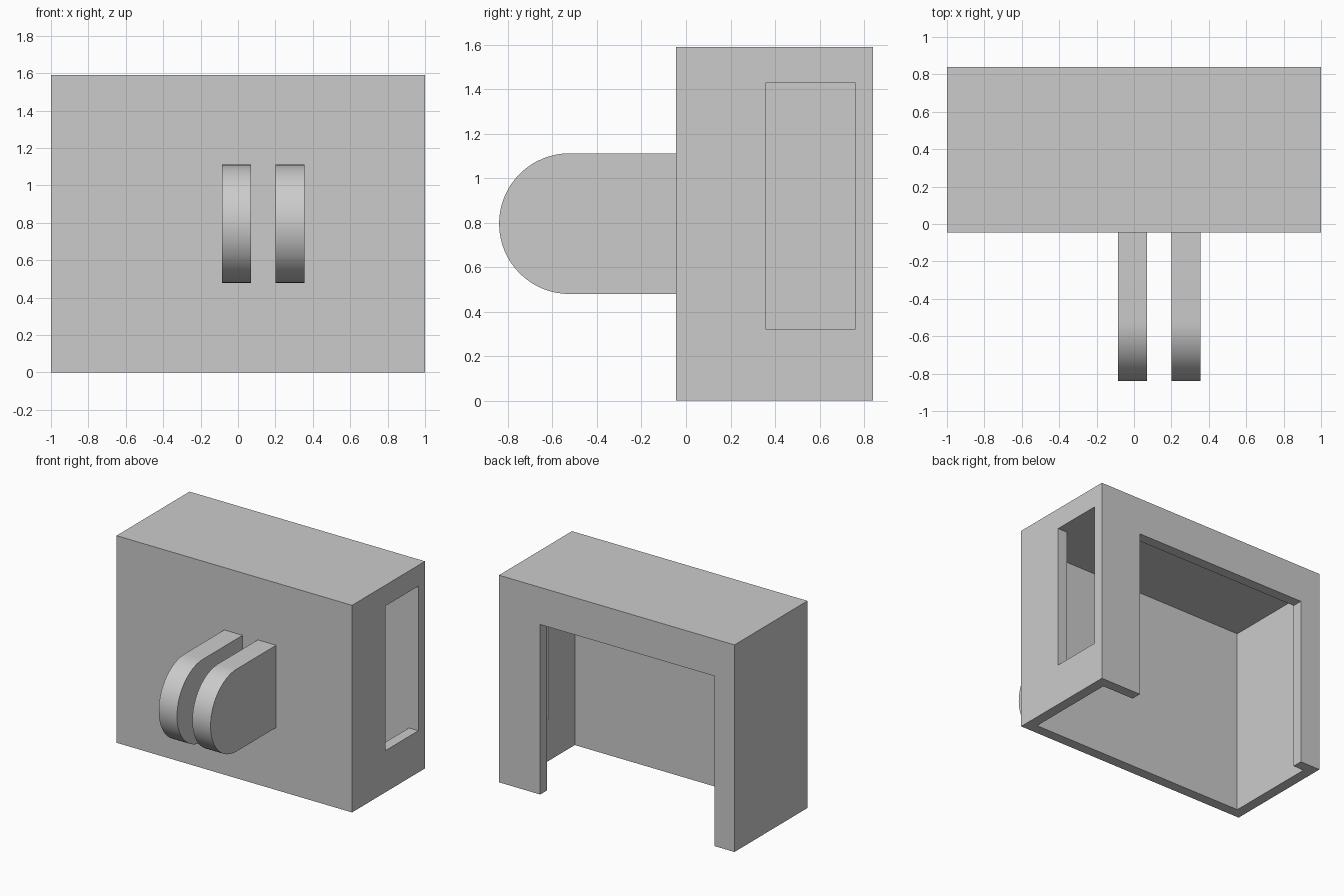
import bpy
import bmesh
import math

default_cube = bpy.data.objects.get("Cube")
if default_cube:
    bpy.data.objects.remove(default_cube, do_unlink=True)

grey = bpy.data.materials.new("light grey")
grey.use_nodes = True
grey.diffuse_color = (0.6, 0.6, 0.6, 1)
grey.node_tree.nodes["Principled BSDF"].inputs["Base Color"].default_value = (0.6, 0.6, 0.6, 1)

# Housing dimensions
FRONT, BACK, HEIGHT = -0.045, 0.84, 1.59
WALL, CEILING = 0.08, 1.43
INNER_BACK = BACK - WALL


def add_object(name, bm):
    bmesh.ops.recalc_face_normals(bm, faces=bm.faces)
    mesh = bpy.data.meshes.new(name)
    bm.to_mesh(mesh)
    bm.free()
    mesh.materials.append(grey)
    obj = bpy.data.objects.new(name, mesh)
    bpy.context.collection.objects.link(obj)
    return obj


def activate(obj):
    bpy.ops.object.select_all(action="DESELECT")
    obj.select_set(True)
    bpy.context.view_layer.objects.active = obj


def box(name, xs, ys, zs):
    bm = bmesh.new()
    bmesh.ops.create_cube(bm, size=1)
    for v in bm.verts:
        v.co = [(lo + hi) / 2 + c * (hi - lo) for c, (lo, hi) in zip(v.co, (xs, ys, zs))]
    return add_object(name, bm)


def cut(target, cutter):
    cutter.hide_render = True
    mod = target.modifiers.new("cut", "BOOLEAN")
    mod.operation = "DIFFERENCE"
    mod.solver = "EXACT"
    mod.object = cutter
    activate(target)
    bpy.ops.object.modifier_apply(modifier=mod.name)
    bpy.data.objects.remove(cutter, do_unlink=True)


# Hollow housing: open underneath, doorway in the back, slot in the left side
housing = box("housing", (-1, 1), (FRONT, BACK), (0, HEIGHT))
cut(housing, box("cavity_cutter", (WALL - 1, 1 - WALL), (FRONT + WALL, INNER_BACK), (-0.2, CEILING)))
cut(housing, box("doorway_cutter", (-0.83, 0.65), (INNER_BACK - 0.1, BACK + 0.1), (-0.2, 1.305)))
cut(housing, box("slot_cutter", (0.8, 1.1), (0.36, INNER_BACK), (0.32, CEILING)))


# Round-ended mounting prongs on the front
def prong(name, x0, x1):
    radius, cy, cz, steps = 0.316, -0.524, HEIGHT / 2, 32
    profile = [(FRONT, cz + radius)]
    for i in range(steps + 1):
        a = math.pi / 2 + math.pi * i / steps
        profile.append((cy + radius * math.cos(a), cz + radius * math.sin(a)))
    profile.append((FRONT, cz - radius))
    bm = bmesh.new()
    face = bm.faces.new([bm.verts.new((x0, y, z)) for y, z in profile])
    result = bmesh.ops.extrude_face_region(bm, geom=[face], use_keep_orig=True)
    for item in result["geom"]:
        if isinstance(item, bmesh.types.BMVert):
            item.co.x = x1
    obj = add_object(name, bm)
    activate(obj)
    bpy.ops.object.shade_smooth_by_angle(angle=math.radians(30))


prong("right_prong", -0.085, 0.07)
prong("left_prong", 0.2, 0.355)
